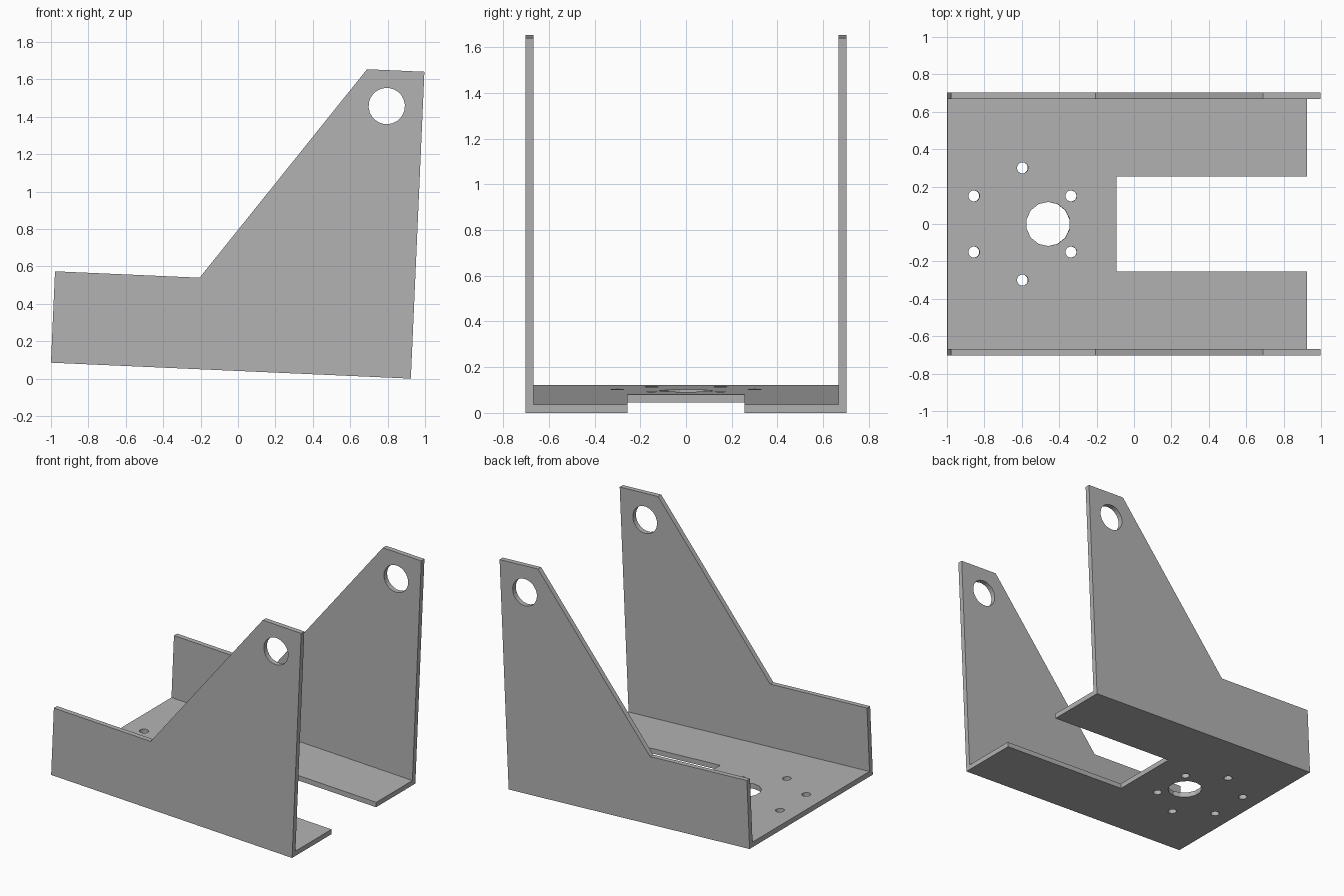
import bpy, bmesh
from math import sin, cos, pi, radians
from mathutils import Matrix

cube = bpy.data.objects.get("Cube")
if cube:
    bpy.data.objects.remove(cube, do_unlink=True)

TILT = radians(2.53)
THICK = 0.036
HALF_W = 0.703
LENGTH = 1.926

grey = bpy.data.materials.new("bare_metal_grey")
grey.use_nodes = True
color = (0.45, 0.45, 0.45, 1)
grey.diffuse_color = color
grey.node_tree.nodes["Principled BSDF"].inputs["Base Color"].default_value = color

# The bracket is laid out level, then tipped nose-down about its rear lower edge
place = Matrix.Translation((-1, 0, LENGTH * sin(TILT))) @ Matrix.Rotation(TILT, 4, 'Y')


def circle(cx, cy, r, sides):
    return [(cx + r * cos(2 * pi * (i + 0.5) / sides),
             cy + r * sin(2 * pi * (i + 0.5) / sides)) for i in range(sides)]


def sheet(name, loops, local):
    """Flat plate from an outline and its hole loops, extruded by the thickness."""
    curve = bpy.data.curves.new(name + "_profile", 'CURVE')
    curve.dimensions = '2D'
    curve.fill_mode = 'BOTH'
    curve.extrude = THICK / 2
    for loop in loops:
        spline = curve.splines.new('POLY')
        spline.points.add(len(loop) - 1)
        for point, (x, y) in zip(spline.points, loop):
            point.co = (x, y, 0, 1)
        spline.use_cyclic_u = True
    temp = bpy.data.objects.new(name + "_profile", curve)
    bpy.context.collection.objects.link(temp)
    graph = bpy.context.evaluated_depsgraph_get()
    mesh = bpy.data.meshes.new_from_object(temp.evaluated_get(graph))
    bpy.data.objects.remove(temp, do_unlink=True)
    bpy.data.curves.remove(curve)

    # Weld caps to walls and merge the flat triangles
    bm = bmesh.new()
    bm.from_mesh(mesh)
    bmesh.ops.remove_doubles(bm, verts=bm.verts, dist=1e-5)
    bmesh.ops.dissolve_limit(bm, angle_limit=0.01, verts=bm.verts, edges=bm.edges)
    bmesh.ops.recalc_face_normals(bm, faces=bm.faces)
    for face in bm.faces:
        face.smooth = False
    bm.to_mesh(mesh)
    bm.free()

    mesh.name = name
    mesh.transform(place @ local)
    mesh.materials.clear()
    mesh.materials.append(grey)
    obj = bpy.data.objects.new(name, mesh)
    bpy.context.collection.objects.link(obj)
    return obj


# Floor plate: open slot at one end, large bore and a ring of six bolt holes
w, slot_x, slot_w = HALF_W - THICK, 0.905, 0.255
floor = [(0, -w), (LENGTH, -w), (LENGTH, -slot_w), (slot_x, -slot_w),
         (slot_x, slot_w), (LENGTH, slot_w), (LENGTH, w), (0, w)]
holes = [circle(0.54, 0, 0.118, 14)]
for i in range(6):
    a = pi / 6 + i * pi / 3
    holes.append(circle(0.403 + 0.3 * cos(a), 0.3 * sin(a), 0.03, 14))
sheet("floor_plate", [floor] + holes, Matrix.Translation((0, 0, THICK / 2)))

# Two upright side plates with a pivot hole in the raised corner
side = [(0, 0), (LENGTH, 0), (LENGTH, 1.642), (1.619, 1.642),
        (0.774, 0.489), (0, 0.489)]
pivot = circle(1.733, 1.45, 0.097, 24)
for name, sign in (("right_side_plate", -1), ("left_side_plate", 1)):
    upright = Matrix.Translation((0, sign * (HALF_W - THICK / 2), 0)) @ Matrix.Rotation(pi / 2, 4, 'X')
    sheet(name, [side, pivot], upright)
